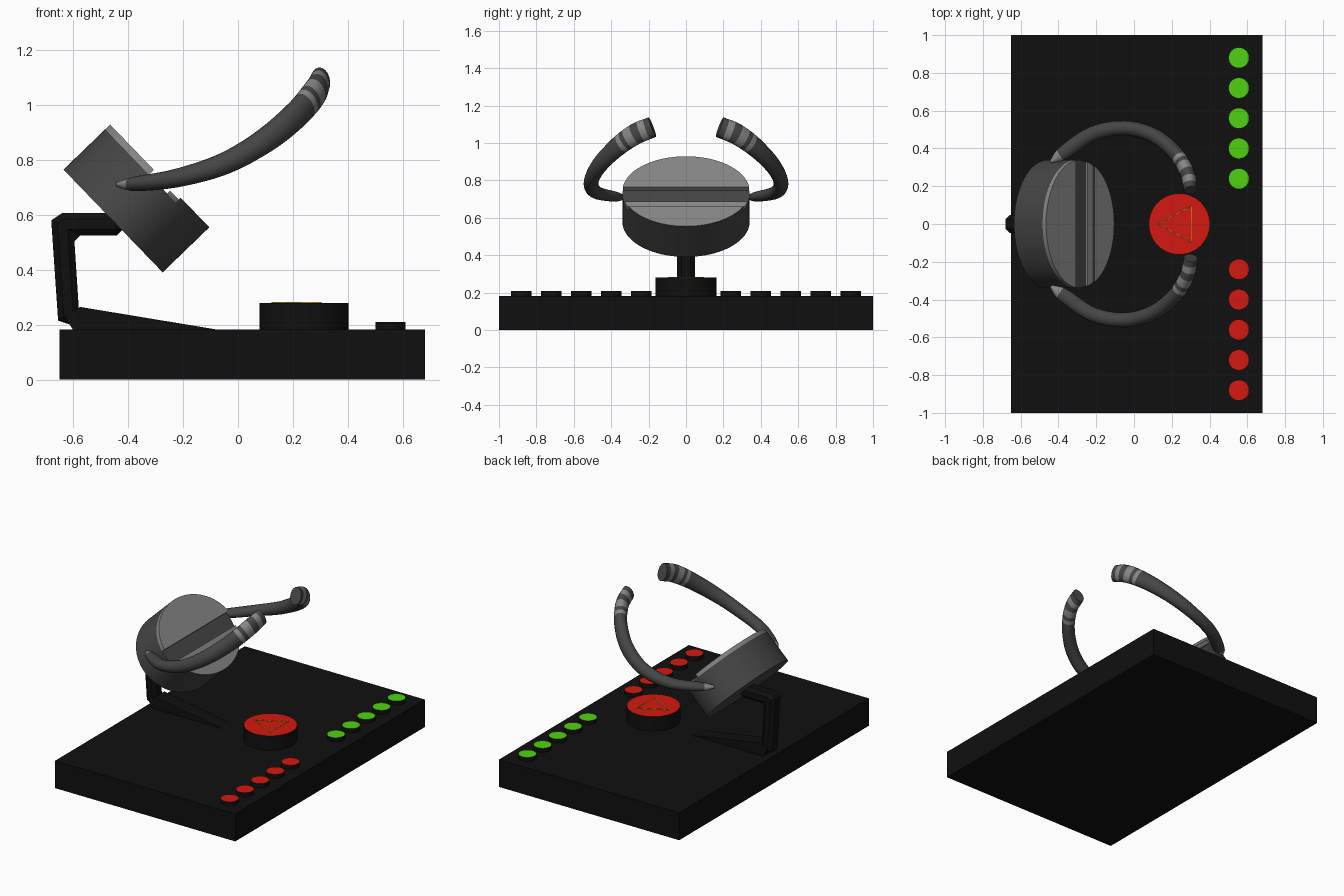
import bpy, bmesh, math
from mathutils import Vector, Matrix

if "Cube" in bpy.data.objects:
    bpy.data.objects.remove(bpy.data.objects["Cube"])


def mat(name, c):
    m = bpy.data.materials.new(name)
    m.diffuse_color = (*c, 1)
    m.use_nodes = True
    m.node_tree.nodes["Principled BSDF"].inputs["Base Color"].default_value = m.diffuse_color
    return m


BLACK = mat("black", (0.005, 0.005, 0.005))
DARK = mat("dark_grey", (0.06, 0.06, 0.06))
LIGHT = mat("light_grey", (0.24, 0.24, 0.24))
RED = mat("red", (0.65, 0.01, 0.005))
GREEN = mat("green", (0.08, 0.65, 0.005))
YELLOW = mat("yellow", (0.8, 0.6, 0.01))


def finish(name, bm, mats, smooth=True):
    bmesh.ops.recalc_face_normals(bm, faces=bm.faces)
    me = bpy.data.meshes.new(name)
    bm.to_mesh(me)
    bm.free()
    ob = bpy.data.objects.new(name, me)
    bpy.context.collection.objects.link(ob)
    for m in mats:
        me.materials.append(m)
    if smooth:
        bpy.ops.object.select_all(action='DESELECT')
        ob.select_set(True)
        bpy.context.view_layer.objects.active = ob
        bpy.ops.object.shade_smooth_by_angle(angle=math.radians(35))
    return ob


def prism(name, pts, vec, mats, top_slot=None, smooth=True):
    """Extrude a flat outline; the faces pointing along vec can take slot 1."""
    bm = bmesh.new()
    vec = Vector(vec)
    a = [bm.verts.new(p) for p in pts]
    b = [bm.verts.new(Vector(p) + vec) for p in pts]
    bm.faces.new(a)
    top = bm.faces.new(b)
    for i in range(len(a)):
        j = (i + 1) % len(a)
        bm.faces.new((a[i], a[j], b[j], b[i]))
    if top_slot is not None:
        top.material_index = top_slot
    return finish(name, bm, mats, smooth)


def button(name, x, y, r, h, colour, n=48):
    pts = [(x + r * math.cos(2 * math.pi * i / n), y + r * math.sin(2 * math.pi * i / n), 0.17)
           for i in range(n)]
    return prism(name, pts, (0, 0, h - 0.17), [BLACK, colour], 1)


# base slab
prism("base", [(-0.65, -1, 0), (0.68, -1, 0), (0.68, 1, 0), (-0.65, 1, 0)], (0, 0, 0.183), [BLACK], smooth=False)

# buttons
button("main_button", 0.24, 0, 0.162, 0.28, RED, 64)
for i in range(5):
    y = 0.24 + 0.16 * i
    button(f"green_button_{i + 1}", 0.555, y, 0.055, 0.21, GREEN)
    button(f"red_button_{i + 1}", 0.555, -y, 0.055, 0.21, RED)

# triangle outline on the main button
cu = bpy.data.curves.new("triangle_outline", 'CURVE')
cu.dimensions = '3D'
cu.bevel_depth = 0.004
cu.bevel_resolution = 1
sp = cu.splines.new('POLY')
sp.points.add(2)
for p, (x, y) in zip(sp.points, [(0.125, 0), (0.303, 0.095), (0.303, -0.095)]):
    p.co = (x, y, 0.28, 1)
sp.use_cyclic_u = True
cu.materials.append(YELLOW)
bpy.context.collection.objects.link(bpy.data.objects.new("triangle_outline", cu))

# stand: wedge foot and bent bracket
W = 0.047
prism("stand_foot", [(x, -W, z) for x, z in [(-0.06, 0.18), (-0.575, 0.265), (-0.63, 0.23), (-0.60, 0.18)]],
      (0, 2 * W, 0), [BLACK], smooth=False)
bracket = [(-0.58, 0.19), (-0.655, 0.215), (-0.68, 0.58), (-0.64, 0.607), (-0.42, 0.607),
           (-0.42, 0.525), (-0.597, 0.525), (-0.58, 0.265)]
st = prism("stand_bracket", [(x, -W, z) for x, z in bracket], (0, 2 * W, 0), [BLACK], smooth=False)
bev = st.modifiers.new("bevel", 'BEVEL')
bev.width = 0.022
bev.segments = 1
bev.limit_method = 'ANGLE'
bev.angle_limit = math.radians(80)

# tilted oval head, sliced across into plates
TILT = Matrix.Translation((-0.37, 0, 0.66)) @ Matrix.Rotation(math.radians(46), 4, 'Y')
A, B = 0.26, 0.34


def slice_oval(name, u0, u1, w0, w1, mats, slot=None):
    t0, t1 = math.acos(max(-1, u0 / A)), math.acos(min(1, u1 / A))
    n = 40
    ts = [t1 + (t0 - t1) * i / n for i in range(n + 1)]
    pts = [(A * math.cos(t), B * math.sin(t)) for t in ts]
    low = [(u, -v) for u, v in reversed(pts) if True]
    out = []
    for p in pts + low:
        if not out or (Vector(p) - Vector(out[-1])).length > 1e-5:
            out.append(p)
    if (Vector(out[0]) - Vector(out[-1])).length < 1e-5:
        out.pop()
    ob = prism(name, [(u, v, w0) for u, v in out], (0, 0, w1 - w0), mats, slot)
    ob.matrix_world = TILT
    return ob


slice_oval("head_body", -A, A, -0.118, 0.093, [DARK])
slice_oval("head_upper_plate", -A, -0.03, 0.093, 0.118, [LIGHT])
slice_oval("head_groove_strip", 0.065, 0.11, 0.093, 0.108, [LIGHT])
slice_oval("head_lower_plate", 0.11, A, 0.093, 0.118, [DARK, LIGHT], 1)

# curved arms: path points with horizontal and vertical section radius
PATH = [((-0.44, 0.330, 0.712), 0.008, 0.008), ((-0.375, 0.375, 0.713), 0.036, 0.026),
        ((-0.22, 0.478, 0.735), 0.039, 0.034), ((-0.05, 0.508, 0.787), 0.039, 0.040),
        ((0.10, 0.470, 0.872), 0.040, 0.046), ((0.215, 0.380, 0.968), 0.040, 0.052),
        ((0.280, 0.275, 1.045), 0.040, 0.057), ((0.300, 0.180, 1.085), 0.036, 0.056)]


def catmull(a, b, c, d, t):
    return 0.5 * (2 * b + (c - a) * t + (2 * a - 5 * b + 4 * c - d) * t * t + (3 * b - a - 3 * c + d) * t ** 3)


def arm(name, side):
    keys = [Vector((*p, r, s)) for p, r, s in PATH]
    keys = [2 * keys[0] - keys[1]] + keys + [2 * keys[-1] - keys[-2]]
    rows = [catmull(*keys[i:i + 4], k / 6) for i in range(len(PATH) - 1) for k in range(6)] + [keys[-2]]
    pos = [Vector((q[0], q[1] * side, q[2])) for q in rows]
    bm = bmesh.new()
    n, rings = 20, []
    for i, q in enumerate(rows):
        d = (pos[min(i + 1, len(pos) - 1)] - pos[max(i - 1, 0)]).normalized()
        h = d.cross(Vector((0, 0, 1))).normalized()
        up = h.cross(d)
        rings.append([bm.verts.new(pos[i] + h * q[3] * math.cos(2 * math.pi * k / n)
                                   + up * q[4] * math.sin(2 * math.pi * k / n)) for k in range(n)])
    last = len(rings) - 2
    pale = {0, 1, 2, 3, 4, last - 2, last - 3, last - 6, last - 7, last - 9}
    for i in range(len(rings) - 1):
        for k in range(n):
            j = (k + 1) % n
            f = bm.faces.new((rings[i][k], rings[i][j], rings[i + 1][j], rings[i + 1][k]))
            f.material_index = int(i in pale)
    bm.faces.new(rings[0])
    bm.faces.new(rings[-1])
    finish(name, bm, [DARK, LIGHT])


arm("arm_left", 1)
arm("arm_right", -1)
